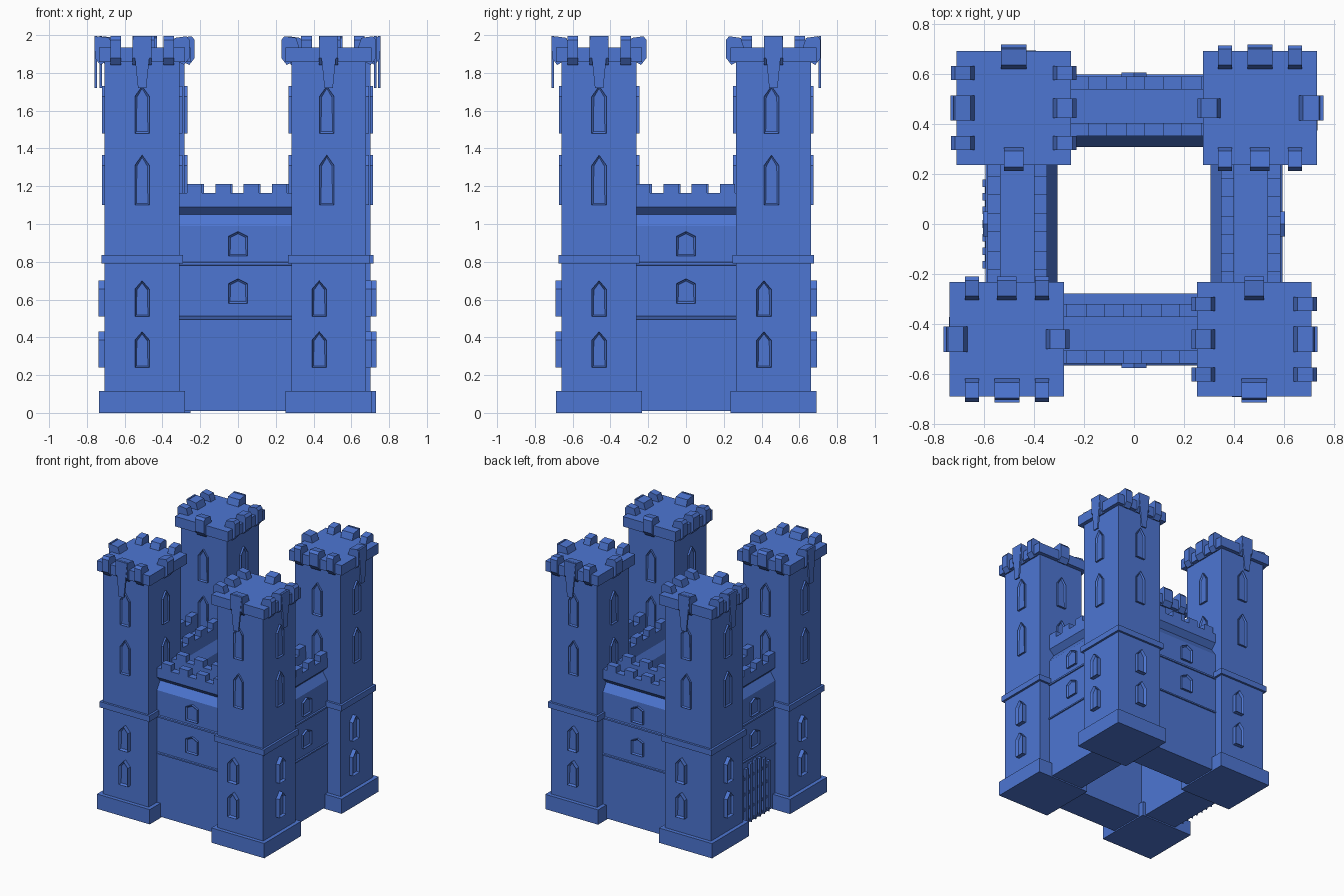
import bpy, bmesh
from math import pi
from mathutils import Matrix, Vector

cube = bpy.data.objects.get("Cube")
if cube:
    bpy.data.objects.remove(cube, do_unlink=True)

# One flat blue for the whole castle
BLUE = (0.075, 0.182, 0.65, 1)
blue = bpy.data.materials.new("castle blue")
blue.use_nodes = True
blue.diffuse_color = BLUE
blue.node_tree.nodes["Principled BSDF"].inputs["Base Color"].default_value = BLUE


def side(centre, turn):
    """Frame of a facade: x along it, -y outward, turned by quarter turns."""
    return Matrix.Translation((*centre, 0)) @ Matrix.Rotation(turn * pi / 2, 4, 'Z')


def prism(name, pts, start, end, frame, along=False, recess=0):
    """Extrude (u, z) points outward, or (outward, z) points along the facade."""
    bm = bmesh.new()
    rings = []
    for s in (start, end):
        rings.append([bm.verts.new((s, -a, z) if along else (a, -s, z)) for a, z in pts])
    bm.faces.new(rings[0])
    front = bm.faces.new(rings[1])
    n = len(pts)
    for i in range(n):
        j = (i + 1) % n
        bm.faces.new((rings[0][i], rings[0][j], rings[1][j], rings[1][i]))
    bmesh.ops.recalc_face_normals(bm, faces=bm.faces)
    if recess:
        bmesh.ops.inset_region(bm, faces=[front], thickness=0.012, depth=0)
        bmesh.ops.translate(bm, verts=front.verts, vec=Vector((0, recess, 0)))
    mesh = bpy.data.meshes.new(name)
    bm.to_mesh(mesh)
    bm.free()
    mesh.transform(frame)
    mesh.materials.append(blue)
    obj = bpy.data.objects.new(name, mesh)
    bpy.context.collection.objects.link(obj)
    return obj


def block(name, half, z0, z1, frame):
    prism(name, [(-half, z0), (half, z0), (half, z1), (-half, z1)], -half, half, frame)


def window(name, u, z0, z1, half, rise, face, stick, frame):
    pts = [(u - half, z0), (u + half, z0), (u + half, z1 - rise), (u, z1), (u - half, z1 - rise)]
    prism(name, pts, face - 0.02, face + stick, frame, recess=stick * 0.6)


# Cross-section of a tower merlon wrapping over the ledge
MERLON = [(0.155, 1.93), (0.172, 1.985), (0.235, 1.994), (0.25, 1.975),
          (0.25, 1.878), (0.222, 1.842), (0.19, 1.86)]
# Tapered plate hanging below the middle merlon of an outer side
PLATE = [(-0.022, 1.72), (0.022, 1.72), (0.05, 1.995), (-0.05, 1.995)]
SHAFT = 0.198

# Towers, counter-clockwise from the front left-hand one
towers = {
    "front_left_tower": (0.48, -0.46),
    "back_left_tower": (0.5025, 0.4625),
    "back_right_tower": (-0.48, 0.4625),
    "front_right_tower": (-0.5075, -0.46),
}
for i, (name, centre) in enumerate(towers.items()):
    base = side(centre, 0)
    block(name + "_base", 0.228, 0, 0.115, base)
    block(name + "_shaft", SHAFT, 0.1, 1.88, base)
    block(name + "_band", 0.215, 0.79, 0.835, base)
    block(name + "_ledge", 0.228, 1.857, 1.935, base)
    for k in range(4):
        frame = side(centre, i + k)
        outer = k < 2
        # Battlements
        half = 0.05 if outer else 0.039
        prism(name + "_middle_merlon", MERLON, -half, half, frame, along=True)
        if outer:
            prism(name + "_hanging_plate", PLATE, 0.24, 0.253, frame)
        if k % 2:
            for u in (-0.14, 0.14):
                prism(name + "_merlon", MERLON, u - 0.028, u + 0.028, frame, along=True)
        # Pointed windows
        shift = -0.01 if k == 0 else 0
        for z0, z1 in ((1.1, 1.365), (1.48, 1.73)):
            window(name + "_tall_window", shift, z0, z1, 0.039, 0.055, SHAFT, 0.015, frame)
        if outer:
            shift = -0.05 if k == 0 else 0
            for z0, z1 in ((0.24, 0.43), (0.51, 0.7)):
                window(name + "_low_window", shift, z0, z1, 0.039, 0.045, SHAFT, 0.032, frame)

# Wall section: mouldings, sloped neck, two parapets with a walkway between
WALL = [(0, 0.01), (0, 0.495), (0.008, 0.497), (0.008, 0.508), (0, 0.512),
        (0, 0.78), (0.008, 0.782), (0.008, 0.795), (0, 0.8), (0, 0.99),
        (-0.04, 1.05), (0, 1.09), (0, 1.165), (-0.052, 1.165), (-0.052, 1.09),
        (-0.185, 1.09), (-0.185, 1.165), (-0.237, 1.165), (-0.237, 1.07),
        (-0.28, 1.0), (-0.28, 0.01)]
walls = {
    "front_wall": (0, -0.557),
    "left_wall": (0.585, 0),
    "back_wall": (0, 0.588),
    "right_wall": (-0.585, 0),
}
for turn, (name, centre) in enumerate(walls.items()):
    frame = side(centre, turn)
    prism(name, WALL, -0.32, 0.32, frame, along=True)
    for outer in (0, -0.185):
        tooth = [(outer - 0.052, 1.15), (outer, 1.15), (outer, 1.212), (outer - 0.052, 1.212)]
        for u in (-0.23, -0.08, 0.07, 0.22):
            prism(name + "_merlon", tooth, u - 0.04, u + 0.04, frame, along=True)
    for z0, z1 in ((0.58, 0.71), (0.83, 0.96)):
        window(name + "_window", 0, z0, z1, 0.05, 0.025, 0, 0.017, frame)

# Portcullis on the right wall: spiked bars under an arch, with cross rails
gate = side(walls["right_wall"], 3)
for step in range(-3, 4):
    u = step * 0.054
    top = 0.48 - 2.8 * u * u
    bar = [(u, 0.012), (u + 0.015, 0.05), (u + 0.015, top), (u - 0.015, top), (u - 0.015, 0.05)]
    prism("portcullis_bar", bar, -0.01, 0.02, gate)
for z in (0.12, 0.24, 0.36):
    rail = [(-0.17, z), (0.17, z), (0.17, z + 0.025), (-0.17, z + 0.025)]
    prism("portcullis_rail", rail, -0.01, 0.01, gate)
